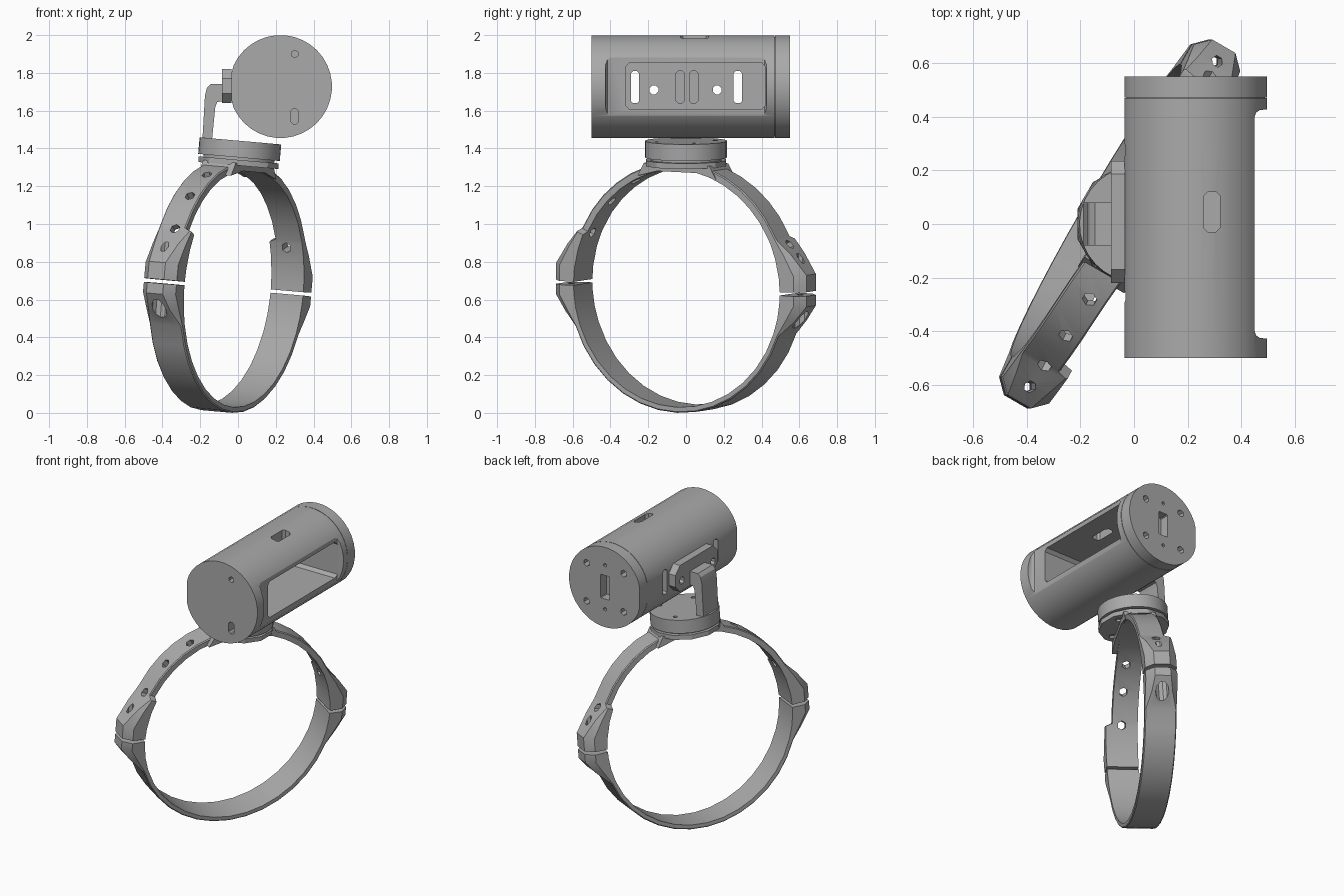
import bpy, bmesh, math
from mathutils import Matrix

cube = bpy.data.objects.get("Cube")
if cube:
    bpy.data.objects.remove(cube, do_unlink=True)

grey = bpy.data.materials.new("matte_grey")
grey.use_nodes = True
grey.diffuse_color = (0.40, 0.40, 0.40, 1)
grey.node_tree.nodes["Principled BSDF"].inputs["Base Color"].default_value = grey.diffuse_color


def finish(name, bm):
    bmesh.ops.recalc_face_normals(bm, faces=bm.faces)
    mesh = bpy.data.meshes.new(name)
    bm.to_mesh(mesh)
    bm.free()
    mesh.materials.append(grey)
    ob = bpy.data.objects.new(name, mesh)
    bpy.context.collection.objects.link(ob)
    return ob


def prism(name, pts, axis, lo, hi):
    """Extrude a 2D outline along one axis."""
    place = {"x": lambda p, d: (d, p[0], p[1]),
             "y": lambda p, d: (p[0], d, p[1]),
             "z": lambda p, d: (p[0], p[1], d)}[axis]
    bm = bmesh.new()
    a, b = [[bm.verts.new(place(p, d)) for p in pts] for d in (lo, hi)]
    bm.faces.new(a)
    bm.faces.new(b)
    for i in range(len(pts)):
        j = (i + 1) % len(pts)
        bm.faces.new((a[i], a[j], b[j], b[i]))
    return finish(name, bm)


def ngon(cx, cy, r, n):
    return [(cx + r * math.cos(math.tau * (i + .5) / n),
             cy + r * math.sin(math.tau * (i + .5) / n)) for i in range(n)]


def rounded(cx, cy, w, h, c):
    """Rectangle with chamfered corners."""
    w, h = w / 2, h / 2
    return [(cx + x, cy + y) for x, y in (
        (w - c, -h), (w, c - h), (w, h - c), (w - c, h),
        (c - w, h), (-w, h - c), (-w, c - h), (c - w, -h))]


def cut(ob, cutter):
    mod = ob.modifiers.new("cut", "BOOLEAN")
    mod.operation = "DIFFERENCE"
    mod.solver = "EXACT"
    mod.object = cutter
    bpy.context.view_layer.objects.active = ob
    bpy.ops.object.modifier_apply(modifier=mod.name)
    bpy.data.objects.remove(cutter, do_unlink=True)


def smooth(ob):
    bpy.ops.object.select_all(action="DESELECT")
    ob.select_set(True)
    bpy.context.view_layer.objects.active = ob
    bpy.ops.object.shade_smooth_by_angle(angle=math.radians(30))


# Housing: cylinder along y with a narrow flat on the mounting side
CX, CZ, R = 0.225, 1.7275, 0.2725
outline = [(max(x, -0.035), z) for x, z in ngon(CX, CZ, R, 36)]
housing = prism("housing", outline, "y", -0.5, 0.469)
end_cap = prism("end_cap", outline, "y", 0.472, 0.55)
seam = prism("cap_seam", [(CX + (x - CX) * .97, CZ + (z - CZ) * .97) for x, z in outline],
             "y", 0.46, 0.48)

# Flat front recess, window cavity and top slot
half = [(0.45, 0.40), (0.455, 0.415), (0.47, 0.425), (0.6, 0.435)]
cut(housing, prism("c", [(x, -y) for x, y in reversed(half)] + half, "z", 1.4, 2.1))
cut(housing, prism("c", rounded(0.05, 1.73, 0.74, 0.245, 0.02), "x", 0.0, 0.6))
cut(housing, prism("c", rounded(0.29, 0.045, 0.06, 0.15, 0.015), "z", 1.8, 2.1))

# Slots and screw holes through the rear wall
for y in (-0.27, -0.03, 0.04, 0.275):
    cut(housing, prism("c", rounded(y, 1.725, 0.045, 0.17, 0.012), "x", -0.1, 0.05))
for y in (-0.17, 0.165):
    cut(housing, prism("c", ngon(y, 1.71, 0.025, 8), "x", -0.1, 0.05))

# Holes in both ends
cut(housing, prism("c", ngon(0.3, 1.9, 0.02, 6), "y", -0.6, -0.42))
cut(housing, prism("c", rounded(0.3, 1.57, 0.04, 0.08, 0.012), "y", -0.6, -0.42))
for x in (-0.14, 0.14):
    for z in (-0.13, 0.13):
        cut(end_cap, prism("c", ngon(CX + x, CZ + z, 0.024, 6), "y", 0.485, 0.6))
for z in (-0.15, 0.15):
    cut(end_cap, prism("c", ngon(CX, CZ + z, 0.012, 6), "y", 0.485, 0.6))
cut(end_cap, prism("c", rounded(CX, CZ, 0.07, 0.16, 0.005), "y", 0.485, 0.6))

# Mounting plate and bent arm
plate = prism("mount_plate", rounded(0.008, 1.73, 0.455, 0.18, 0.05), "x", -0.085, -0.034)
for y in (-0.17, 0.165):
    cut(plate, prism("c", ngon(y, 1.71, 0.025, 8), "x", -0.2, 0.1))
arm = prism("arm", [(-.19, 1.42), (-.14, 1.42), (-.12, 1.62), (-.11, 1.645), (-.08, 1.65),
                    (-.08, 1.74), (-.145, 1.74), (-.165, 1.72), (-.175, 1.68)],
            "y", -0.08, 0.08)

# Clamp parts are built around the ring centre, then turned and tilted together
TILT = (Matrix.Translation((-0.055, 0, 0.665)) @ Matrix.Rotation(math.radians(5), 4, "Y")
        @ Matrix.Rotation(math.radians(60), 4, "Z"))
R_IN, EAR = 0.63, 0.765


def half_ring(name, angles, flat, taper, r_strap, w_strap):
    """Strap section swept over an arc, thickened to a bolt ear at each end."""
    bm = bmesh.new()
    rings = []
    for deg in angles:
        a = math.radians(deg)
        e = abs(deg) % 180
        e = min(e, 180 - e)
        t = min(max((e - flat) / (taper - flat), 0), 1)
        r = EAR + (r_strap - EAR) * t
        if e <= flat:
            r = EAR / math.cos(math.radians(e))
        c = min(0.05, (r - r_strap) * 0.5 + 0.006)
        w = 0.1 if t < 1 else w_strap
        off = -(0.1 - w) * max(-1, min(1, 2 * math.cos(a)))
        rings.append([bm.verts.new((q * math.cos(a), y + off, q * math.sin(a))) for q, y in (
            (R_IN, -w), (r - c, -w), (r, c - w), (r, w - c), (r - c, w), (R_IN, w))])
    for p, q in zip(rings, rings[1:]):
        for i in range(6):
            j = (i + 1) % 6
            bm.faces.new((p[i], p[j], q[j], q[i]))
    bm.faces.new(rings[0])
    bm.faces.new(rings[-1])
    return finish(name, bm)


side = [0.8, 7.5, 17, 24.5, 26] + list(range(36, 90, 9))
upper = half_ring("upper_strap", side + [90] + [180 - a for a in reversed(side)],
                  7.5, 25, 0.67, 0.08)
side = [0.8, 5, 12, 20] + list(range(30, 90, 10))
lower = half_ring("lower_strap", [-a for a in side] + [-90] + [a - 180 for a in reversed(side)],
                  5, 20, 0.66, 0.1)

# Strap holes on each side, bolt holes and bolt head pockets
for deg in (22, 155, 136, 119):
    hole = prism("c", ngon(0, 0, 0.028, 6), "x", 0.5, 0.85)
    hole.data.transform(Matrix.Rotation(-math.radians(deg), 4, "Y"))
    cut(upper, hole)
for x in (-0.7, 0.7):
    cut(upper, prism("c", ngon(x, 0, 0.022, 6), "z", -0.1, 0.4))
    cut(lower, prism("c", ngon(x, 0, 0.022, 6), "z", -0.2, 0.1))
    cut(lower, prism("c", ngon(x, 0, 0.042, 10), "z", -0.4, -0.05))

# Turntable on top of the clamp
saddle = prism("saddle", [(-.24, .59), (-.12, .62), (.12, .62), (.24, .59), (.2, .66), (-.2, .66)],
               "y", -0.1, 0.1)
base_plate = prism("base_plate", ngon(0, 0, 0.22, 12), "z", 0.647, 0.677)
pivot = prism("pivot", ngon(0, 0, 0.19, 24), "z", 0.67, 0.70)
disc = prism("turntable", ngon(0, 0, 0.217, 32), "z", 0.69, 0.778)
for k in range(4):
    a = math.radians(45 + 90 * k)
    x, y = 0.16 * math.cos(a), 0.16 * math.sin(a)
    cut(base_plate, prism("c", ngon(x, y, 0.025, 6), "z", 0.5, 0.66))
    cut(disc, prism("c", ngon(x, y, 0.014, 6), "z", 0.74, 0.9))

for ob in (upper, lower, saddle, base_plate, pivot, disc):
    ob.matrix_world = TILT
for ob in (housing, end_cap, seam, plate, arm, upper, lower, saddle, base_plate, pivot, disc):
    smooth(ob)
